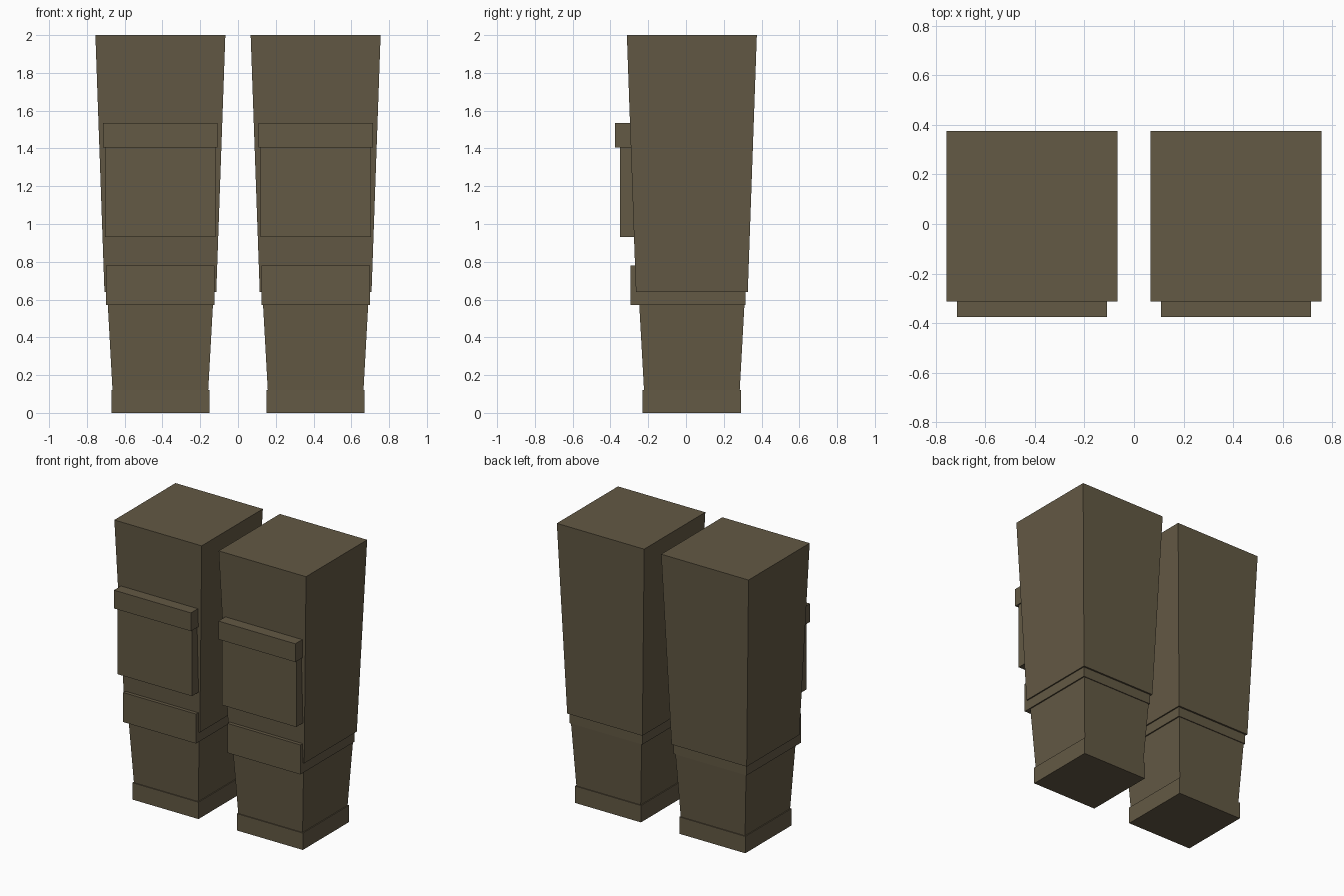
import bpy, bmesh

if "Cube" in bpy.data.objects:
    bpy.data.objects.remove(bpy.data.objects["Cube"])

# Single drab cloth colour
cloth = bpy.data.materials.new("drab_brown")
cloth.diffuse_color = (0.125, 0.100, 0.058, 1)
cloth.use_nodes = True
cloth.node_tree.nodes["Principled BSDF"].inputs["Base Color"].default_value = cloth.diffuse_color

LEG_X, LEG_Y = 0.411, 0.031


def block(name, x, z0, z1, bottom, top):
    """Tapered box; bottom and top are (half width, y min, y max)."""
    bm = bmesh.new()
    bmesh.ops.create_cube(bm, size=2)
    for v in bm.verts:
        hw, y0, y1 = top if v.co.z > 0 else bottom
        v.co = (x + hw * v.co.x, y1 if v.co.y > 0 else y0, z1 if v.co.z > 0 else z0)
    mesh = bpy.data.meshes.new(name)
    bm.to_mesh(mesh)
    bm.free()
    mesh.materials.append(cloth)
    obj = bpy.data.objects.new(name, mesh)
    bpy.context.collection.objects.link(obj)


def square(h):
    """Square section centred on the leg axis."""
    return (h, LEG_Y - h, LEG_Y + h)


for side, s in (("left", 1), ("right", -1)):
    x = s * LEG_X
    # Leg: wide thigh over a narrower shin
    block(side + "_thigh", x, 0.64, 2.0, square(0.296), square(0.344))
    block(side + "_shin", x, 0.06, 0.62, square(0.25), square(0.281))
    # Ankle cuff and knee band, which juts forward
    block(side + "_cuff", x, 0.0, 0.12, square(0.26), square(0.26))
    knee = (0.287, -0.295, 0.315)
    block(side + "_knee_band", x, 0.57, 0.78, knee, knee)
    # Thigh pocket and its flap
    pocket = (0.293, -0.35, -0.2)
    block(side + "_pocket", x, 0.93, 1.405, pocket, pocket)
    flap = (0.303, -0.375, -0.2)
    block(side + "_pocket_flap", x, 1.405, 1.535, flap, flap)
